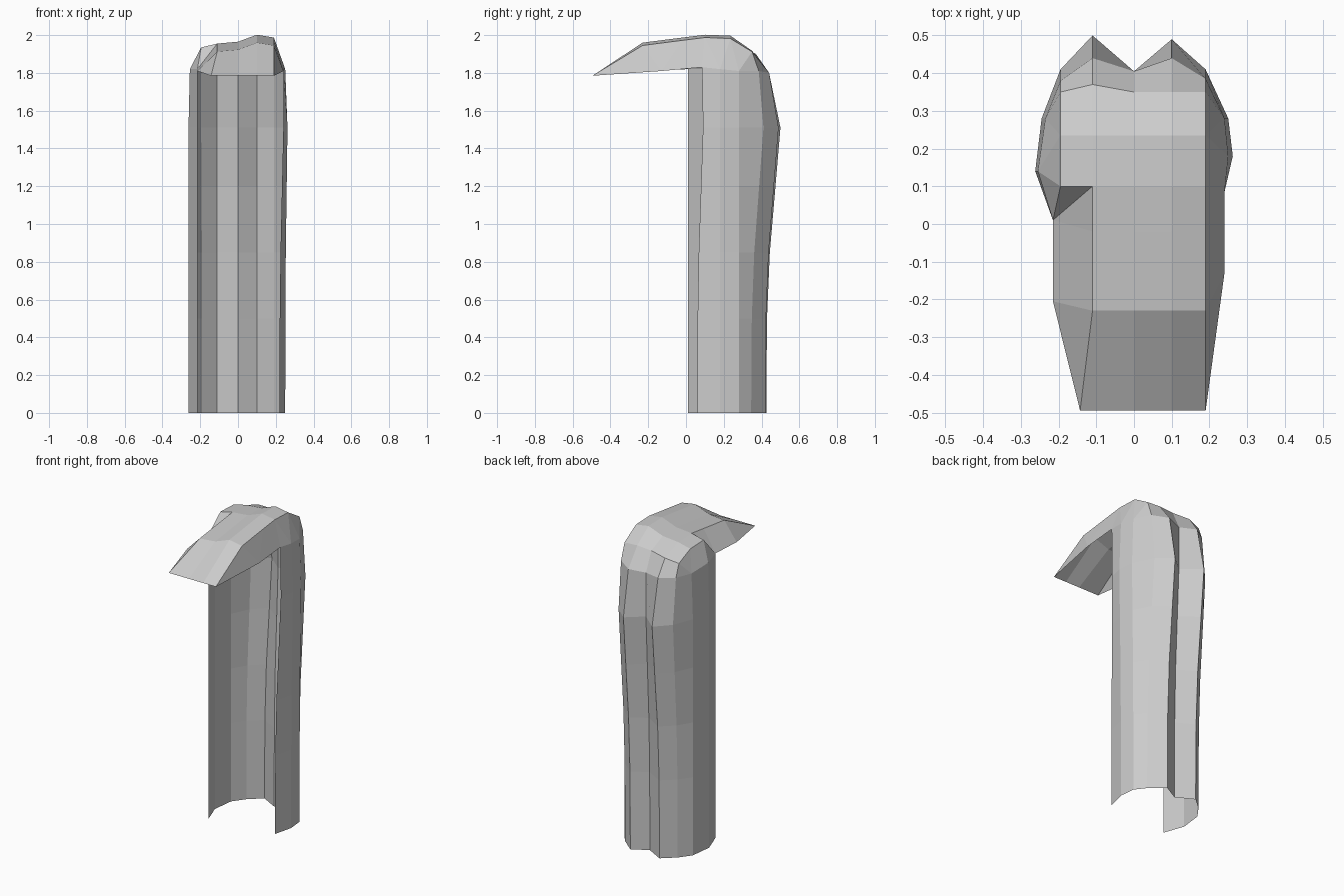
import bpy
import bmesh

cube = bpy.data.objects.get("Cube")
if cube:
    bpy.data.objects.remove(cube, do_unlink=True)

grey = bpy.data.materials.new("light_grey")
grey.use_nodes = True
colour = (0.6, 0.6, 0.6, 1)
grey.diffuse_color = colour
grey.node_tree.nodes["Principled BSDF"].inputs["Base Color"].default_value = colour

bm = bmesh.new()


def point(x, y, z):
    return bm.verts.new((x, y, z))


def face(*corners):
    bm.faces.new(corners)


def bridge(row_a, row_b):
    for i in range(len(row_a) - 1):
        face(row_a[i], row_a[i + 1], row_b[i + 1], row_b[i])


# Open plan of the hanging panel, from the right front edge round the back
hem = [(-.215, .01), (-.262, .14), (-.245, .28), (-.19, .355), (-.11, .425), (0, .365),
       (.1, .42), (.19, .345), (.24, .28), (.25, .18), (.22, .06)]
bulge = [(-.215, .01), (-.262, .14), (-.245, .28), (-.195, .41), (-.11, .5), (0, .405),
         (.1, .49), (.19, .41), (.25, .28), (.262, .18), (.24, .09)]
shoulder = [(-.215, .01, 1.82), (-.255, .14, 1.82), (-.235, .28, 1.8), (-.195, .38, 1.8),
            (-.11, .44, 1.8), (0, .405, 1.79), (.1, .44, 1.8), (.19, .385, 1.81),
            (.24, .28, 1.81), (.25, .18, 1.82), (.24, .085, 1.83)]

# Hanging panel, leaning out towards the bulge
previous = None
for z, mix in [(0, 0), (.5, .05), (.85, .25), (1.2, .65), (1.51, 1)]:
    row = [point(a + (c - a) * mix, b + (d - b) * mix, z)
           for (a, b), (c, d) in zip(hem, bulge)]
    if previous:
        bridge(previous, row)
    previous = row
top = [point(*p) for p in shoulder]
bridge(previous, top)
r_front, r_side, r_back = top[:3]
l_back, l_side, l_front = top[8:]

# Crown rows, from the back over to the brim
columns = [-.195, -.11, 0, .1, .19]
lift = [-.03, -.01, 0, .037, .022]
rows = [top[3:8]]
for y, z in [(.35, 1.91), (.235, 1.96), (.1, 1.965), (-.02, 1.95), (-.23, 1.923)]:
    row = [point(x, y, z + dz) for x, dz in zip(columns, lift)]
    rows.append(row)
rows[1][1].co.y += .02
rows[1][3].co.z -= .03
rows[1][4].co.z -= .02

# Right brim edge drops to the panel front corner
bm.verts.remove(rows[4][0])
rows[4][0] = r_front
rows[5][0].co = (-.215, -.205, 1.81)
for i in range(5):
    if i == 3:
        bridge(rows[3][1:], rows[4][1:])
        face(rows[3][0], rows[3][1], r_front)
        face(rows[3][1], rows[4][1], r_front)
    else:
        bridge(rows[i], rows[i + 1])

# Brim tip
tip = [point(x, -.495, 1.785) for x in (-.143, 0, .1, .19)]
bridge(rows[5][1:], tip)
face(rows[5][0], rows[5][1], tip[0])

# Right side of the crown
R = [r[0] for r in rows]
for tri in [(R[3], r_front, r_side), (R[3], r_side, R[2]), (R[2], r_side, r_back),
            (R[2], r_back, R[1]), (R[1], r_back, R[0])]:
    face(*tri)

# Left side of the crown and brim
L = [r[4] for r in rows]
brim_corner = point(.24, -.13, 1.81)
for tri in [(L[0], l_back, L[1]), (L[1], l_back, L[2]), (L[2], l_back, l_side),
            (L[2], l_side, L[3]), (L[3], l_side, l_front), (L[3], l_front, L[4]),
            (L[4], l_front, brim_corner), (L[4], brim_corner, L[5]),
            (L[5], brim_corner, tip[3])]:
    face(*tri)

bmesh.ops.recalc_face_normals(bm, faces=bm.faces)
bm.faces.ensure_lookup_table()
# The outside of the open sheet must face outwards
crown = max(bm.faces, key=lambda f: f.calc_center_median().z)
if crown.normal.z < 0:
    bmesh.ops.reverse_faces(bm, faces=bm.faces)

mesh = bpy.data.meshes.new("draped_hood")
bm.to_mesh(mesh)
bm.free()
mesh.materials.append(grey)
hood = bpy.data.objects.new("draped_hood", mesh)
bpy.context.collection.objects.link(hood)
